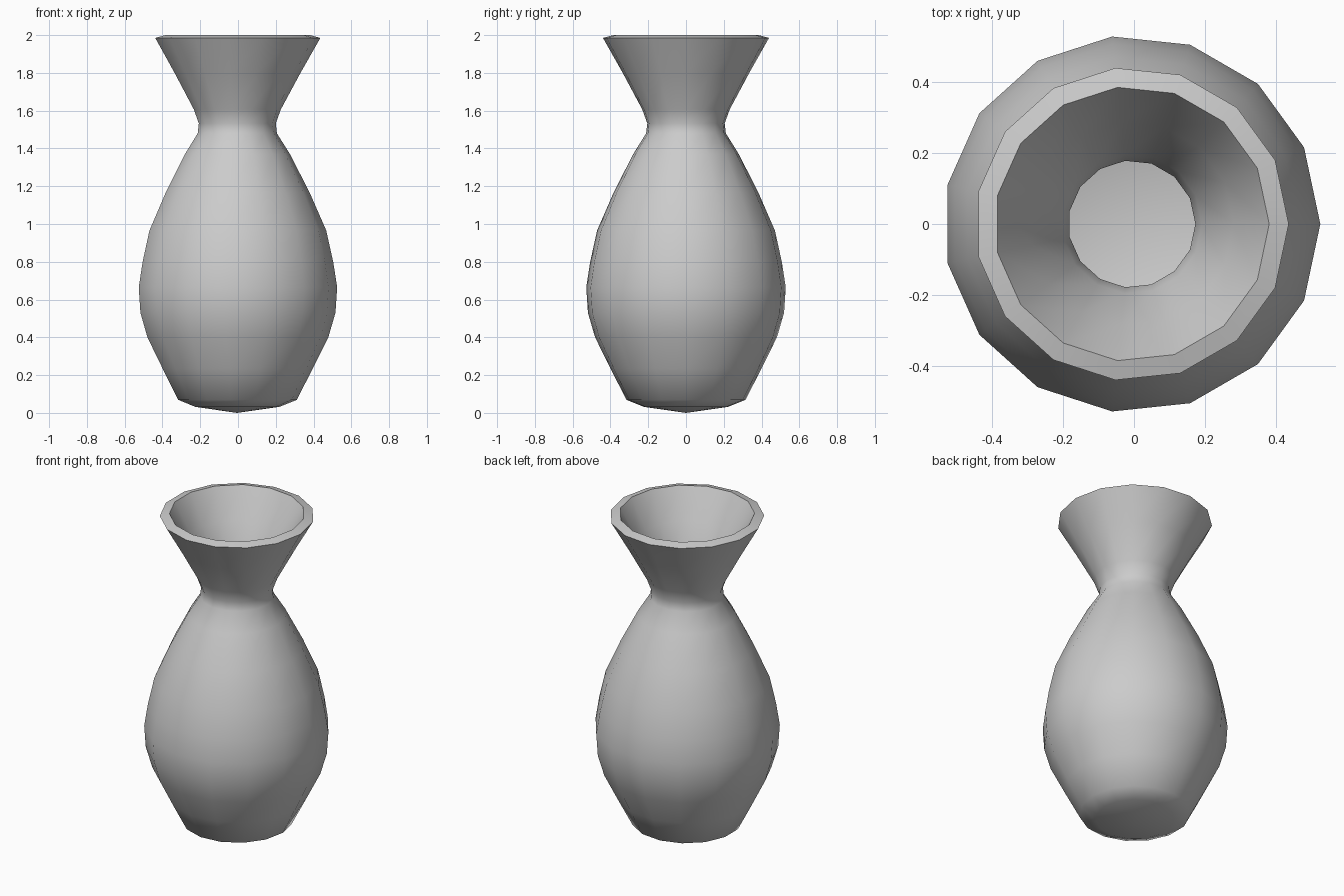
import bpy, bmesh
from math import cos, sin, pi, radians

if "Cube" in bpy.data.objects:
    bpy.data.objects.remove(bpy.data.objects["Cube"])

SIDES = 15
OFFSET_X = -0.006  # centres the odd-sided outline

# Outer wall from base to lip, then inner wall back down (radius, height)
OUTER = [(0.225, 0.032), (0.317, 0.069), (0.402, 0.235), (0.484, 0.40),
         (0.522, 0.53), (0.531, 0.665), (0.51, 0.80), (0.473, 0.966),
         (0.385, 1.167), (0.281, 1.37), (0.212, 1.48), (0.206, 1.533),
         (0.233, 1.607), (0.337, 1.80), (0.442, 1.985)]
INNER = [(0.387, 2.0), (0.287, 1.82), (0.197, 1.63), (0.179, 1.56),
         (0.179, 1.47), (0.235, 1.34), (0.335, 1.145), (0.422, 0.95),
         (0.457, 0.79), (0.476, 0.665), (0.467, 0.54), (0.433, 0.42),
         (0.275, 0.11), (0.20, 0.085)]


def revolve(name, profile, bottom_z, inner_z):
    bm = bmesh.new()
    rings = [[bm.verts.new((OFFSET_X + r * cos(2 * pi * i / SIDES),
                            r * sin(2 * pi * i / SIDES), z))
              for i in range(SIDES)] for r, z in profile]
    base = bm.verts.new((OFFSET_X, 0, bottom_z))
    floor = bm.verts.new((OFFSET_X, 0, inner_z))
    for i in range(SIDES):
        j = (i + 1) % SIDES
        for a, b in zip(rings, rings[1:]):
            bm.faces.new((a[i], a[j], b[j], b[i]))
        bm.faces.new((base, rings[0][j], rings[0][i]))
        bm.faces.new((floor, rings[-1][i], rings[-1][j]))
    bmesh.ops.recalc_face_normals(bm, faces=bm.faces)
    mesh = bpy.data.meshes.new(name)
    bm.to_mesh(mesh)
    bm.free()
    obj = bpy.data.objects.new(name, mesh)
    bpy.context.collection.objects.link(obj)
    return obj


# Hollow vase with pointed base
vase = revolve("vase", OUTER + INNER, 0.0, 0.06)
bpy.context.view_layer.objects.active = vase
vase.select_set(True)
bpy.ops.object.shade_smooth_by_angle(angle=radians(55))
